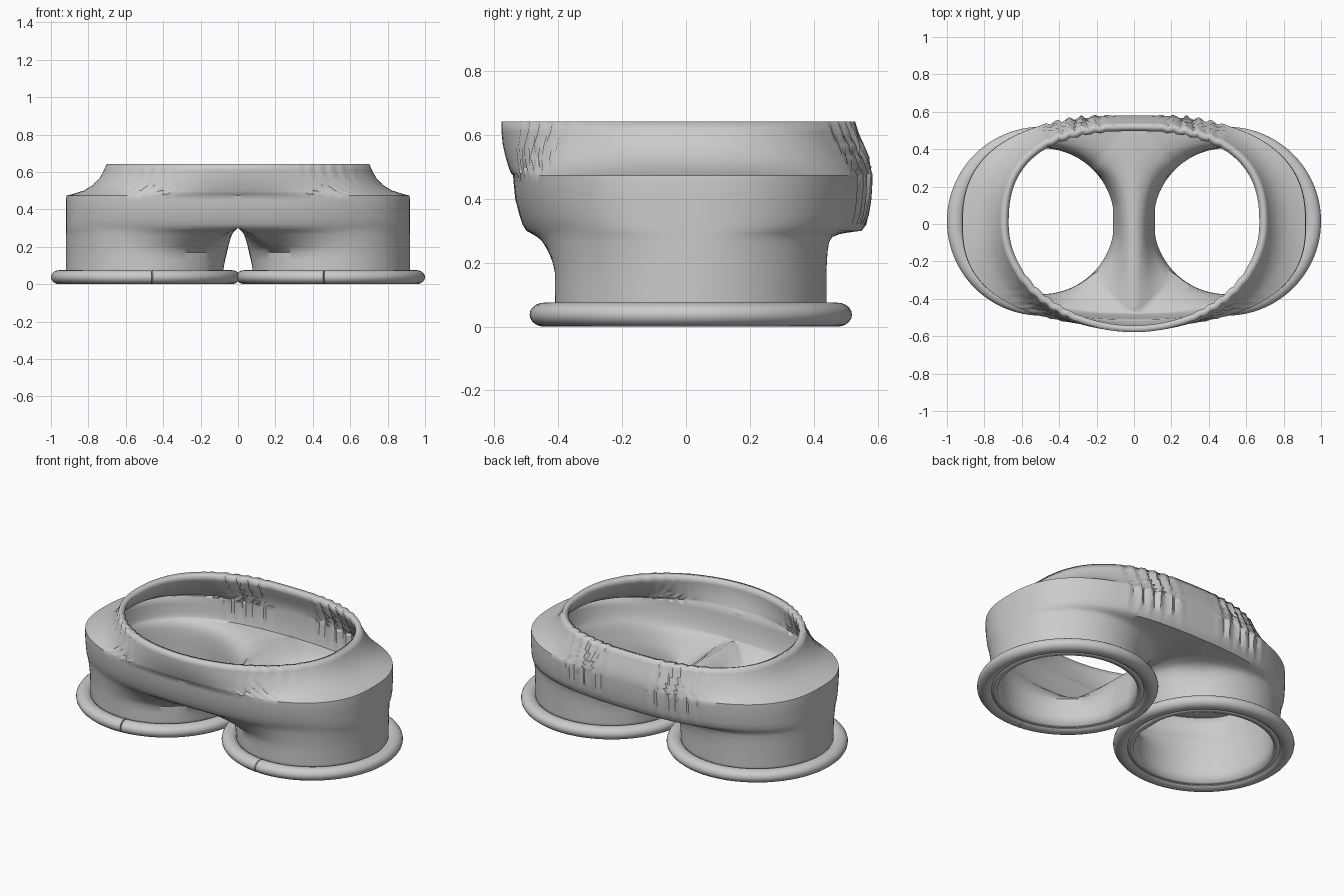
import bpy, bmesh, math

if "Cube" in bpy.data.objects:
    bpy.data.objects.remove(bpy.data.objects["Cube"])

grey = bpy.data.materials.new("plain_grey")
grey.diffuse_color = (0.6, 0.6, 0.6, 1)
grey.use_nodes = True
grey.node_tree.nodes["Principled BSDF"].inputs["Base Color"].default_value = grey.diffuse_color

CX, CY, R = 0.495, 0.015, 0.425      # one lower tube
ARC, WEB = 120, 32                   # points on outer arc and on the inner side
WALL = 0.035


def spow(v, e):
    return math.copysign(abs(v) ** e, v)


def oval(u, a, front, back, nf, nb):
    """Half oval from the front (u=0) round +x to the back (u=1)."""
    t = math.pi * (u - 0.5)
    n, b = (nf, front) if t < 0 else (nb, back)
    return a * spow(math.cos(t), 2 / n) if 0 < u < 1 else 0.0, b * spow(math.sin(t), 2 / n)


def window(v, lo, hi):
    """Smooth 0-1-0 bump between lo and hi."""
    return math.sin(math.pi * (v - lo) / (hi - lo)) ** 0.5 if lo < v < hi else 0.0


def ripple(x, y, z):
    """Vertical flutes at the back, softer ones on the front shoulders."""
    if y > 0:
        return y + 0.014 * window(x, 0.12, 0.5) * window(z, 0.32, 0.68) * math.sin(x * 95)
    return y + 0.008 * window(x, 0.3, 0.66) * window(z, 0.47, 0.68) * math.sin(x * 110)


def finish(obj):
    obj.data.materials.append(grey)
    bpy.context.view_layer.objects.active = obj
    obj.select_set(True)
    bpy.ops.object.shade_smooth_by_angle(angle=math.radians(40))
    obj.select_set(False)


def make_object(name, bm):
    mesh = bpy.data.meshes.new(name)
    bm.to_mesh(mesh)
    bm.free()
    obj = bpy.data.objects.new(name, mesh)
    bpy.context.collection.objects.link(obj)
    return obj


# Lower tube: a round loop that blends upward into half of the chamber outline
# height, blend at front, middle, back
TUBE = [(0.012, 0, 0, 0), (0.08, 0, 0, 0), (0.13, 0, 0.12, 0), (0.17, 0, 0.25, 0),
        (0.20, 0.16, 0.33, 0.02), (0.235, 0.42, 0.45, 0.06), (0.265, 0.64, 0.58, 0.14),
        (0.28, 0.78, 0.70, 0.28), (0.29, 0.9, 0.85, 0.55), (0.30, 1, 1, 1)]
# Chamber and neck: height, half width, front, back, front power, back power
CHAMBER = [(0.30, 0.92, 0.50, 0.55, 2.5, 2.5), (0.32, 0.92, 0.512, 0.565, 2.5, 2.5),
           (0.35, 0.92, 0.522, 0.572, 2.5, 2.5), (0.40, 0.92, 0.535, 0.578, 2.5, 2.5),
           (0.45, 0.92, 0.54, 0.58, 2.5, 2.5), (0.474, 0.917, 0.542, 0.58, 2.5, 2.5),
           (0.48, 0.89, 0.548, 0.58, 2.45, 2.5), (0.50, 0.825, 0.556, 0.578, 2.3, 2.5),
           (0.53, 0.775, 0.565, 0.572, 2.2, 2.5), (0.57, 0.738, 0.574, 0.556, 2.1, 2.5),
           (0.61, 0.716, 0.578, 0.54, 2.0, 2.5), (0.642, 0.702, 0.578, 0.53, 2.0, 2.5)]

bm = bmesh.new()
top = CHAMBER[0]
CORNER = math.radians(132)
rows = []
for z, ff, fm, fb in TUBE:
    row = []
    for i in range(ARC + WEB):
        if i <= ARC:
            u = i / ARC
            ang = CORNER * (2 * u - 1)
            dx, dy = oval(u, *top[1:])
        else:
            w = (i - ARC) / WEB
            ang = CORNER + w * (2 * math.pi - 2 * CORNER)
            dx, dy = 0.0, top[3] + (-top[2] - top[3]) * w
        x = max(CX + R * math.cos(ang), 0.078)
        y = CY + R * math.sin(ang)
        k = min(abs(dy) / 0.5, 1)
        f = fm + ((fb if dy > 0 else ff) - fm) * k
        row.append(bm.verts.new((x + (dx - x) * f, y + (dy - y) * f, z)))
    rows.append(row)
for lo, hi in zip(rows, rows[1:]):
    for i in range(ARC + WEB):
        j = (i + 1) % (ARC + WEB)
        bm.faces.new((lo[i], lo[j], hi[j], hi[i]))

lo = rows[-1][:ARC + 1]
for z, *shape in CHAMBER[1:]:
    hi = []
    for i in range(ARC + 1):
        x, y = oval(i / ARC, *shape)
        hi.append(bm.verts.new((x, ripple(x, y, z), z)))
    for i in range(ARC):
        bm.faces.new((lo[i], lo[i + 1], hi[i + 1], hi[i]))
    lo = hi

shell = make_object("twin_tube_shell", bm)
mirror = shell.modifiers.new("mirror", 'MIRROR')
mirror.merge_threshold = 0.0005
solid = shell.modifiers.new("wall", 'SOLIDIFY')
solid.thickness = WALL
solid.offset = -1
finish(shell)

# Rounded base rings, each with a fine notch at the front
for name, side in (("right_base_ring", 1), ("left_base_ring", -1)):
    bm = bmesh.new()
    notch = math.radians(-94)
    angles = sorted([2 * math.pi * i / 96 - math.pi for i in range(96)]
                    + [notch - 0.01, notch, notch + 0.01])
    loops = []
    for a in angles:
        s = 0.8 if a == notch else 1.0
        loop = []
        for k in range(20):
            t = 2 * math.pi * k / 20
            r = 0.46 + 0.045 * s * math.cos(t)
            loop.append(bm.verts.new((side * (CX + r * math.cos(a)), CY + r * math.sin(a),
                                      0.0375 + 0.0375 * s * math.sin(t))))
        loops.append(loop)
    for i, la in enumerate(loops):
        lb = loops[(i + 1) % len(loops)]
        for k in range(20):
            m = (k + 1) % 20
            bm.faces.new((la[k], lb[k], lb[m], la[m]))
    bmesh.ops.recalc_face_normals(bm, faces=bm.faces)
    finish(make_object(name, bm))
